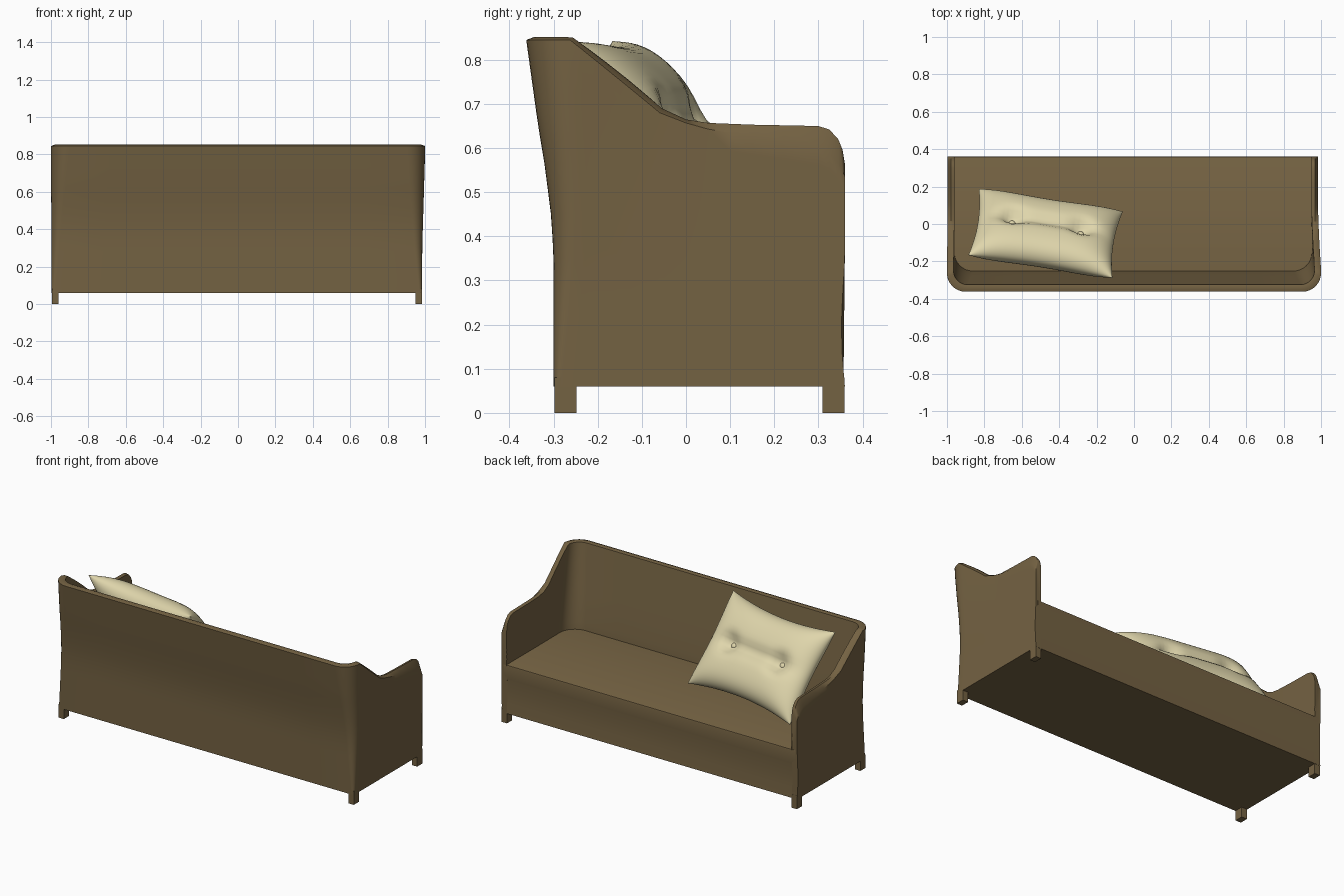
import bpy, bmesh, math
from mathutils import Vector, Matrix

if "Cube" in bpy.data.objects:
    bpy.data.objects.remove(bpy.data.objects["Cube"])


def material(name, col):
    m = bpy.data.materials.new(name)
    m.diffuse_color = (*col, 1)
    m.use_nodes = True
    m.node_tree.nodes["Principled BSDF"].inputs["Base Color"].default_value = m.diffuse_color
    return m


BROWN = material("brown upholstery", (0.175, 0.122, 0.055))
CREAM = material("cream fabric", (0.74, 0.67, 0.41))


def lerp_table(t, pts):
    if t <= pts[0][0]:
        return pts[0][1]
    for (a, p), (b, q) in zip(pts, pts[1:]):
        if t <= b:
            return p + (q - p) * (t - a) / (b - a)
    return pts[-1][1]


def finish(name, bm, mat, angle=40):
    bmesh.ops.recalc_face_normals(bm, faces=bm.faces)
    me = bpy.data.meshes.new(name)
    bm.to_mesh(me)
    bm.free()
    me.materials.append(mat)
    ob = bpy.data.objects.new(name, me)
    bpy.context.collection.objects.link(ob)
    bpy.ops.object.select_all(action='DESELECT')
    ob.select_set(True)
    bpy.context.view_layer.objects.active = ob
    bpy.ops.object.shade_smooth_by_angle(angle=math.radians(angle))
    return ob


def loft(bm, rings, cap):
    rows = [[bm.verts.new(p) for p in r] for r in rings]
    n = len(rows[0])
    for a, b in zip(rows, rows[1:]):
        for i in range(n):
            j = (i + 1) % n
            bm.faces.new((a[i], a[j], b[j], b[i]))
    if cap:
        bm.faces.new(rows[0])
        bm.faces.new(rows[-1])


# Side and plan profiles, read as (input, value)
BACK_OUT = [(0.36, -0.30), (0.45, -0.306), (0.56, -0.32), (0.65, -0.335), (0.845, -0.362)]
BACK_IN = [(0.35, -0.25), (0.5, -0.27), (0.85, -0.325)]
FRONT = [(0.06, 0.36), (0.13, 0.354), (0.2, 0.352), (0.27, 0.355), (0.35, 0.36)]
TOP_IN = [(-0.26, 0.845), (-0.06, 0.685), (0, 0.66), (0.05, 0.652), (0.15, 0.648), (0.3, 0.645),
          (0.325, 0.637), (0.345, 0.615), (0.355, 0.59), (0.36, 0.56)]
TOP_OUT = [(-0.26, 0.845), (-0.06, 0.68), (0, 0.657), (0.05, 0.643), (0.3, 0.60), (0.33, 0.585),
           (0.35, 0.56), (0.36, 0.535)]
Z0, SEAT = 0.06, 0.355


def wall_point(kind, t, side, z, outer):
    """Point of the U-shaped wall at a plan station and height."""
    yb = lerp_table(z, BACK_OUT if outer else BACK_IN)
    if outer:
        r = lerp_table(z, [(0.06, 0.015), (0.85, 0.1)])
    else:
        r = lerp_table(z, [(0.35, 0.1), (0.85, 0.075)])
    lim = yb + r
    if kind == "arm":
        y = t * lim / -0.26 if t < 0 else t * lerp_table(z, FRONT) / 0.36
    else:
        y = lim
    low = (0.985 if side > 0 else 0.997) if outer else (0.95 if side > 0 else 0.96)
    high = 1.0 if outer else 0.965
    flare = lerp_table(z, [(0.3, 0), (0.8, 1)]) * lerp_table(-y, [(-0.05, 0), (0.25, 1)])
    hw = low + (high - low) * flare
    if kind == "arm":
        x = hw
    elif kind == "corner":
        a = t * math.pi / 2
        x, y = hw - r + r * math.cos(a), lim - r * math.sin(a)
    else:
        x, y = (hw - r) * t, yb
    return Vector((side * x, y, z))


def wall_ring(kind, t, side, n=14):
    zi = lerp_table(t, TOP_IN) if kind == "arm" else 0.847
    zo = lerp_table(t, TOP_OUT) if kind == "arm" else 0.845
    out = [wall_point(kind, t, side, Z0 + (zo - Z0) * i / n, True) for i in range(n + 1)]
    inn = [wall_point(kind, t, side, zi + (Z0 - zi) * i / n, False) for i in range(n + 1)]
    mid = (out[-1] + inn[0]) / 2
    mid.z = max(zi, zo) + 0.005
    return out + [mid] + inn


# Arms and backrest: one continuous curved wall
half = [("arm", y) for y in (0.36, 0.355, 0.345, 0.325, 0.3, 0.22, 0.15, 0.1, 0.05, 0.02, 0,
                             -0.03, -0.06, -0.1, -0.15, -0.2, -0.235, -0.26)]
half += [("corner", i / 8) for i in range(1, 8)]
half += [("back", t) for t in (1, 0.75, 0.5, 0.25)]
rings = [wall_ring(k, t, 1) for k, t in half] + [wall_ring("back", 0, 1)]
rings += [wall_ring(k, t, -1) for k, t in reversed(half)]
bm = bmesh.new()
loft(bm, rings, True)
finish("arms_and_backrest", bm, BROWN)

# Seat base: side profile extruded across the width
profile = [(-0.275, Z0), (-0.275, SEAT)]
profile += [(0.352, SEAT), (0.358, SEAT - 0.003), (0.36, SEAT - 0.01)]
profile += [(y, z) for z, y in reversed(FRONT[:-1])]
bm = bmesh.new()
loft(bm, [[(x, y, z) for y, z in profile] for x in (-0.985, 0.972)], True)
finish("seat_base", bm, BROWN)

# Four block legs
for x in (-0.977, 0.967):
    for y in (-0.273, 0.334):
        bm = bmesh.new()
        bmesh.ops.create_cube(bm, size=1, matrix=Matrix.Translation((x, y, 0.04))
                              @ Matrix.Diagonal((0.036, 0.05, 0.08, 1)))
        finish("leg", bm, BROWN)

# Cushion frame, leaning against the backrest
right = Vector((0.988, -0.156, 0)).normalized()
up = Vector((-0.09, -0.62, 0.77))
up = (up - right * up.dot(right)).normalized()
normal = up.cross(right) * -1
if normal.y < 0:
    normal = -normal
centre = Vector((-0.4725, -0.05, 0.622))
A, B, BUTTON = 0.39, 0.285, 0.197


def puff(u, v):
    """Half thickness of the cushion, dimpled round the buttons."""
    t = 0.1 * max(0, (1 - u ** 4) * (1 - v ** 4)) ** 0.55
    t *= 1 - 0.3 * math.exp(-(v / 0.16) ** 2) * (1 - u * u)
    for s in (-1, 1):
        d2 = (u * A - s * BUTTON) ** 2 + (v * B) ** 2
        t *= 1 - 0.6 * math.exp(-d2 / 0.055 ** 2)
    return t


def cushion_point(u, v, s):
    x = u * A * (1 - 0.06 * (1 - v * v))
    y = v * B * (1 - 0.14 * (1 - u * u))
    return centre + right * x + up * y + normal * (s * puff(u, v))


# Cushion: two puffed sheets joined at the seam
NU, NV = 40, 30
bm = bmesh.new()
for s in (-1, 1):
    g = [[bm.verts.new(cushion_point(math.sin(math.pi * (i / NU - 0.5)),
                                     math.sin(math.pi * (j / NV - 0.5)), s))
          for j in range(NV + 1)] for i in range(NU + 1)]
    for i in range(NU):
        for j in range(NV):
            bm.faces.new((g[i][j], g[i + 1][j], g[i + 1][j + 1], g[i][j + 1]))
bmesh.ops.remove_doubles(bm, verts=bm.verts, dist=0.0003)
finish("cushion", bm, CREAM, 80)

# Cushion buttons
for s in (-1, 1):
    p = cushion_point(s * BUTTON / A, 0, 1)
    rot = normal.to_track_quat('Z', 'Y').to_matrix().to_4x4()
    bm = bmesh.new()
    bmesh.ops.create_uvsphere(bm, u_segments=16, v_segments=10, radius=0.017,
                              matrix=Matrix.Translation(p + normal * 0.004) @ rot
                              @ Matrix.Diagonal((1, 1, 0.6, 1)))
    finish("cushion_button", bm, CREAM, 80)
